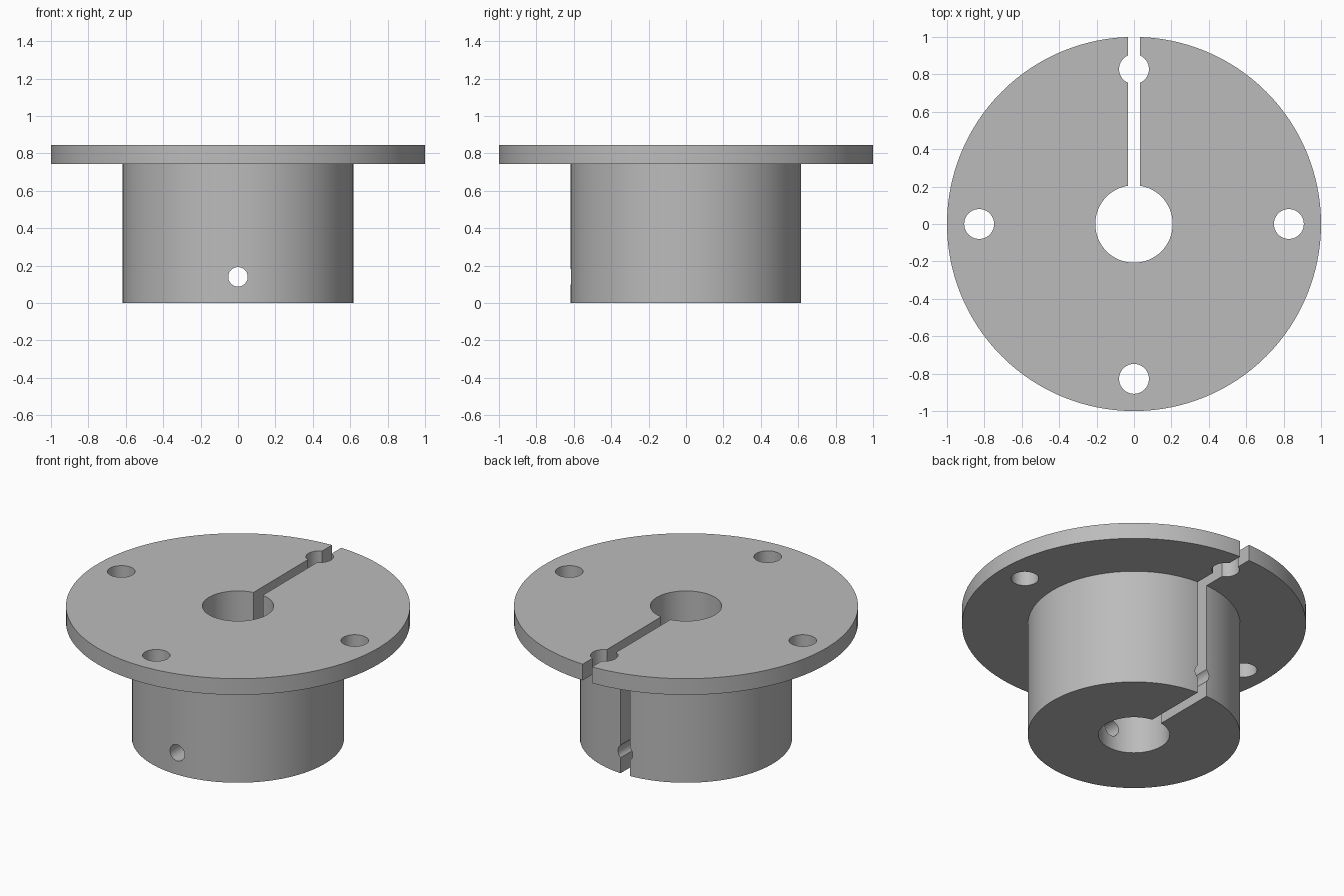
import bpy
import math

cube = bpy.data.objects.get("Cube")
if cube:
    bpy.data.objects.remove(cube, do_unlink=True)

FLANGE_R, HUB_R, BORE_R = 1.0, 0.617, 0.207
FLANGE_Z, TOP_Z = 0.742, 0.846
BOLT_RING, BOLT_R = 0.828, 0.08
PIN_Z, PIN_R = 0.14, 0.052
SLOT_W = 0.066

grey = bpy.data.materials.new("plain grey")
grey.use_nodes = True
grey.diffuse_color = (0.5, 0.5, 0.5, 1)
grey.node_tree.nodes["Principled BSDF"].inputs["Base Color"].default_value = (0.5, 0.5, 0.5, 1)


def lathe(name, profile, sides):
    """Closed solid revolved about z from (radius, height) rings."""
    verts = [(r * math.cos(2 * math.pi * i / sides), r * math.sin(2 * math.pi * i / sides), z)
             for r, z in profile for i in range(sides)]
    faces = [tuple(reversed(range(sides)))]
    for k in range(len(profile) - 1):
        a, b = k * sides, (k + 1) * sides
        for i in range(sides):
            j = (i + 1) % sides
            faces.append((a + i, a + j, b + j, b + i))
    faces.append(tuple(range(len(verts) - sides, len(verts))))
    mesh = bpy.data.meshes.new(name)
    mesh.from_pydata(verts, [], faces)
    obj = bpy.data.objects.new(name, mesh)
    bpy.context.collection.objects.link(obj)
    return obj


def cylinder_cutter(name, radius, depth, location, rotation=(0, 0, 0), sides=48):
    bpy.ops.mesh.primitive_cylinder_add(vertices=sides, radius=radius, depth=depth,
                                        location=location, rotation=rotation)
    bpy.context.object.name = name
    return bpy.context.object


# Hub and flange in one turned body
body = lathe("flanged_hub", [(HUB_R, 0), (HUB_R, FLANGE_Z), (FLANGE_R, FLANGE_Z),
                             (FLANGE_R, TOP_Z)], 128)
body.data.materials.append(grey)

# Central bore and four bolt holes
cutters = [cylinder_cutter("bore_cutter", BORE_R, 3, (0, 0, 0), sides=64)]
for k in range(4):
    angle = k * math.pi / 2
    cutters.append(cylinder_cutter("bolt_hole_cutter", BOLT_R, 3,
                                   (BOLT_RING * math.cos(angle), BOLT_RING * math.sin(angle), 0)))

# Cross pin hole running front to back
cutters.append(cylinder_cutter("pin_hole_cutter", PIN_R, 3, (0, 0, PIN_Z), (math.pi / 2, 0, 0)))

# Clamping slot from the bore out through the back
bpy.ops.mesh.primitive_cube_add(size=1, location=(0, 0.75, 0.5))
slot = bpy.context.object
slot.name = "slot_cutter"
slot.scale = (SLOT_W, 1.5, 2)
cutters.append(slot)

# Cut everything, then remove the cutters
bpy.ops.object.select_all(action='DESELECT')
bpy.context.view_layer.objects.active = body
body.select_set(True)
for cutter in cutters:
    cutter.hide_render = True
    mod = body.modifiers.new("cut", 'BOOLEAN')
    mod.operation = 'DIFFERENCE'
    mod.solver = 'EXACT'
    mod.object = cutter
    bpy.ops.object.modifier_apply(modifier=mod.name)
for cutter in cutters:
    bpy.data.objects.remove(cutter, do_unlink=True)

bpy.ops.object.shade_smooth_by_angle(angle=math.radians(30))
